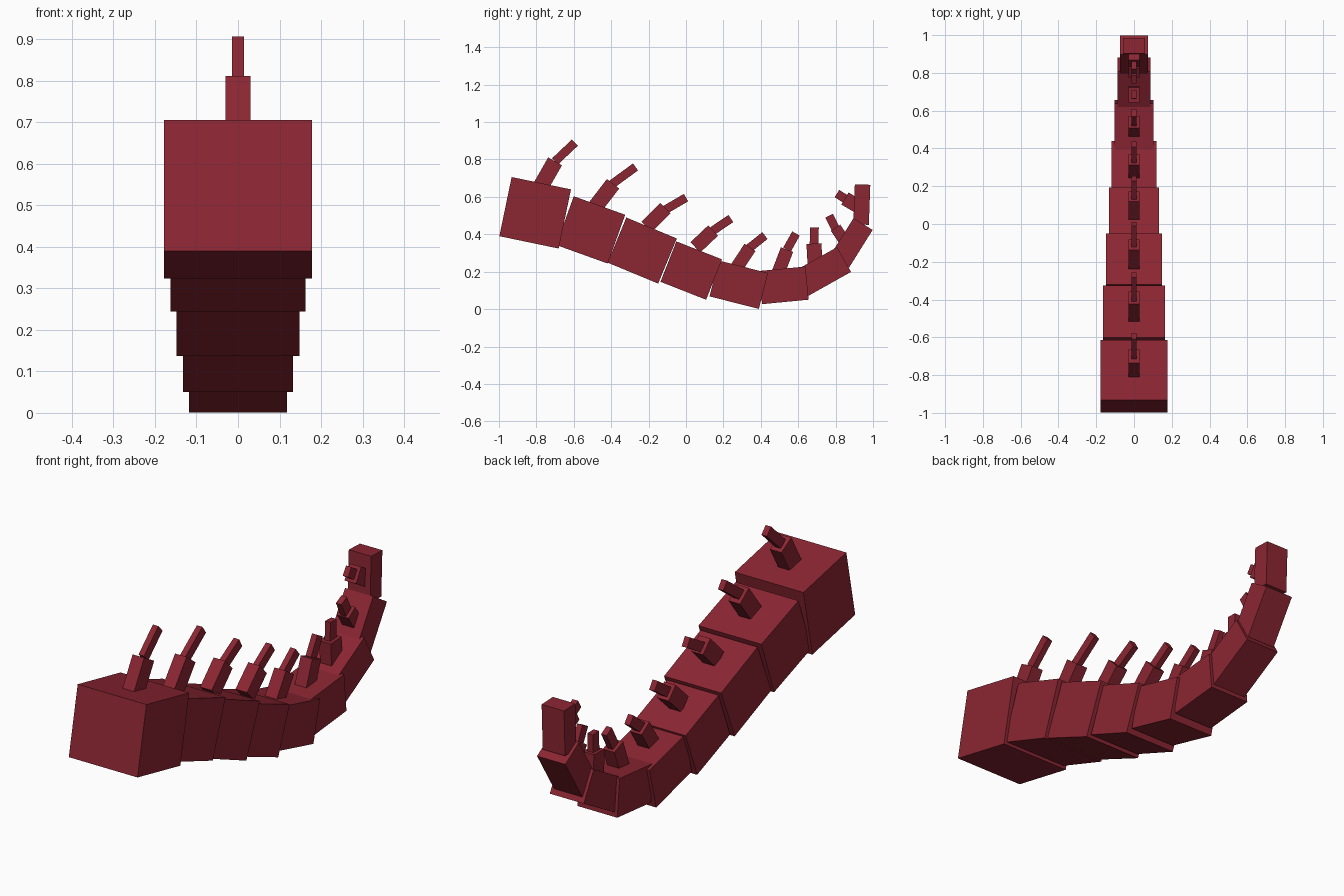
import bpy
from math import atan2
from mathutils import Matrix, Vector

if "Cube" in bpy.data.objects:
    bpy.data.objects.remove(bpy.data.objects["Cube"], do_unlink=True)

crimson = bpy.data.materials.new("dark crimson")
crimson.use_nodes = True
COLOUR = (0.26, 0.019, 0.032, 1)
crimson.diffuse_color = COLOUR
crimson.node_tree.nodes["Principled BSDF"].inputs["Base Color"].default_value = COLOUR


def bar(name, start, end, thick, width):
    """Box running between two (y, z) points in the middle plane."""
    a, b = Vector((0, *start)), Vector((0, *end))
    along = b - a
    bpy.ops.mesh.primitive_cube_add(size=1)
    ob = bpy.context.object
    ob.name = name
    ob.data.transform(Matrix.Translation((a + b) / 2)
                      @ Matrix.Rotation(atan2(along.z, along.y), 4, 'X')
                      @ Matrix.Diagonal((width, along.length, thick, 1)))
    ob.data.materials.append(crimson)


# Tail segments from root to tip: start, end, thickness
segments = [
    ((-.965, .548), (-.648, .482), .323),
    ((-.647, .473), (-.372, .374), .277),
    ((-.369, .369), (-.099, .257), .261),
    ((-.094, .254), (.150, .158), .232),
    ((.150, .164), (.414, .097), .198),
    ((.398, .115), (.647, .139), .178),
    ((.615, .136), (.845, .265), .152),
    ((.821, .254), (.947, .455), .120),
    ((.936, .452), (.944, .666), .083),
]
for i, (start, end, thick) in enumerate(segments):
    bar(f"tail_segment_{i + 1}", start, end, thick, .356 - .03 * i)

# Two-step spines: base start, base end, tip start, tip end, base thickness
spines = [
    ((-.78, .65), (-.70, .79), (-.70, .79), (-.594, .89), .085),
    ((-.49, .54), (-.39, .67), (-.40, .665), (-.27, .76), .083),
    ((-.21, .44), (-.11, .54), (-.13, .52), (.00, .596), .078),
    ((.05, .33), (.145, .42), (.13, .41), (.24, .484), .076),
    ((.27, .22), (.342, .33), (.33, .32), (.422, .393), .07),
    ((.495, .20), (.54, .318), (.54, .318), (.588, .404), .07),
    ((.69, .24), (.684, .35), (.684, .34), (.687, .436), .08),
    ((.85, .36), (.80, .435), (.81, .41), (.765, .50), .06),
    ((.92, .55), (.85, .591), (.866, .58), (.807, .618), .075),
]
for i, (a, b, c, d, thick) in enumerate(spines):
    bar(f"spine_base_{i + 1}", a, b, thick, .06)
    bar(f"spine_tip_{i + 1}", c, d, .046, .028)
